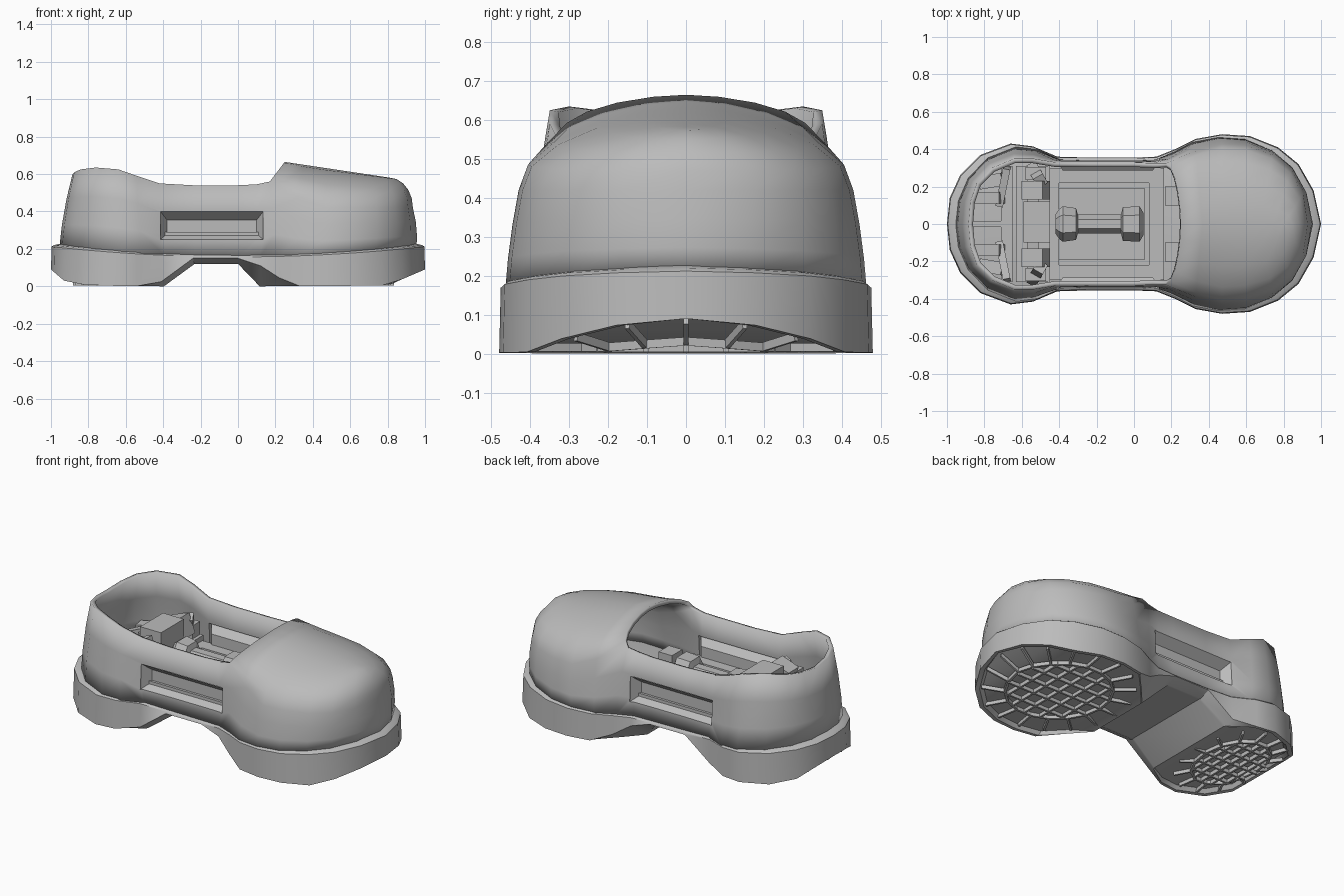
import bpy, bmesh, math
from mathutils import Vector

if "Cube" in bpy.data.objects:
    bpy.data.objects.remove(bpy.data.objects["Cube"])

grey = bpy.data.materials.new("plain grey")
grey.use_nodes = True
grey.diffuse_color = (0.5, 0.5, 0.5, 1)
grey.node_tree.nodes["Principled BSDF"].inputs["Base Color"].default_value = (0.5, 0.5, 0.5, 1)


def finish(bm, name, smooth=False):
    mesh = bpy.data.meshes.new(name)
    bm.to_mesh(mesh)
    bm.free()
    mesh.materials.append(grey)
    obj = bpy.data.objects.new(name, mesh)
    bpy.context.collection.objects.link(obj)
    if smooth:
        bpy.ops.object.select_all(action='DESELECT')
        obj.select_set(True)
        bpy.context.view_layer.objects.active = obj
        bpy.ops.object.shade_smooth_by_angle(angle=math.radians(32))
    return obj


def loft(bm, rows, closed=True):
    """Skin a stack of point rows with quads."""
    rings = [[bm.verts.new(p) for p in row] for row in rows]
    for low, high in zip(rings, rings[1:]):
        count = len(low)
        for i in range(count if closed else count - 1):
            k = (i + 1) % count
            bm.faces.new((low[i], low[k], high[k], high[i]))
    return rings


def cap(bm, ring, up):
    """Close a mirrored ring with strips running across the width."""
    n = len(ring)
    for i in range(n // 2):
        quad = [ring[i], ring[i + 1], ring[(n - i - 1) % n], ring[(n - i) % n]]
        quad = list(dict.fromkeys(quad))
        bm.faces.new(quad if up else quad[::-1])


def mirrored(half):
    return half + [(x, -y, z) for x, y, z in half[-2:0:-1]]


def interp(x, pts):
    for (a, u), (b, v) in zip(pts, pts[1:]):
        if x <= b:
            return u + (v - u) * max(0, x - a) / (b - a)
    return pts[-1][1]


def box_into(bm, p, q, width, height):
    """Box running from p to q."""
    p, q = Vector(p), Vector(q)
    along = (q - p).normalized()
    side = along.cross(Vector((0, 0, 1)))
    side = side.normalized() * width / 2
    up = side.cross(along).normalized() * height / 2
    rings = loft(bm, [[e - side - up, e + side - up, e + side + up, e - side + up] for e in (p, q)])
    bm.faces.new(rings[0][::-1])
    bm.faces.new(rings[1])


def bars(name, items):
    bm = bmesh.new()
    for item in items:
        box_into(bm, *item)
    bmesh.ops.recalc_face_normals(bm, faces=bm.faces)
    return finish(bm, name)


def block(name, x, y, z, dx, dy, dz):
    return bars(name, [((x - dx / 2, y, z), (x + dx / 2, y, z), dy, dz)])


# Stations from heel to toe: sole x, sole half width, rim x, rim half width, rim z
stations = [
    (-1, 0, -.885, 0, .6), (-.985, .14, -.875, .12, .61), (-.93, .26, -.84, .22, .625),
    (-.82, .37, -.76, .3, .635), (-.66, .43, -.64, .35, .625), (-.54, .415, -.54, .35, .59),
    (-.41, .36, -.42, .33, .55), (-.24, .355, -.24, .33, .54), (0, .355, 0, .33, .54),
    (.12, .36, .1, .325, .545), (.22, .4, .17, .325, .56), (.33, .455, .33, .39, .475),
    (.47, .48, .47, .43, .42), (.62, .47, .6, .42, .42), (.77, .41, .74, .37, .42),
    (.88, .32, .84, .29, .42), (.96, .18, .91, .17, .42), (1, 0, .935, 0, .42)]
DOME = 10


def under(x):
    """Height of the underside along the middle."""
    return interp(x, [(-1, .09), (-.93, .03), (-.8, .004), (-.41, 0), (-.24, .12),
                      (0, .12), (.12, 0), (.8, .004), (1, .09)])


def arch(x):
    """Extra undercut of the outer edge around the waist."""
    return interp(x, [(-.54, 0), (-.41, .025), (-.24, .035), (0, .035),
                      (.12, .11), (.22, .045), (.33, 0)])


def ledge(x):
    return .165 + .055 * x * x


# Sole with undercut waist and recessed heel and toe pads
def sole_row(shrink, height, undercut=0):
    return mirrored([(x * (1 - shrink), -(w - shrink) * (1 - undercut * arch(x)) if w else 0, height(x))
                     for x, w, *_ in stations])


def recess(x):
    return under(x) + (0 if -.5 < x < .15 else .022)


bm = bmesh.new()
rings = loft(bm, [sole_row(.035, recess, 3.5), sole_row(.02, under, 3.5),
                  sole_row(0, lambda x: min(under(x) + arch(x), .15)),
                  sole_row(.004, lambda x: ledge(x) - .008), sole_row(.014, ledge),
                  sole_row(.06, lambda x: ledge(x) + .01)])
cap(bm, rings[0], False)
cap(bm, rings[-1], True)
finish(bm, "sole", True)

# Upper shell: wall rows, then a dome over the toe
bm = bmesh.new()
walls = []
for t in (0, .3, .65, 1):
    bulge = .01 * math.sin(math.pi * t)
    half = []
    for x, w, xr, wr, zr in stations:
        bx, bw, bz = x * .955, max(0, w - .016), ledge(x) - .01
        k = 1 + bulge
        half.append(((bx + (xr - bx) * t) * k, -(bw + (wr - bw) * t) * k, bz + (zr - bz) * t))
    walls.append(mirrored(half))
loft(bm, walls)
dome = []
for step in range(6):
    a = step / 5 * math.pi / 2
    half = []
    for i, (x, w, xr, wr, zr) in enumerate(stations[DOME:]):
        sx = .25 + (xr - .17) * .73
        top = .665 - .15 * (sx - .25)
        ease = 1 - math.cos(a) if i else math.sin(a)
        half.append((xr + (sx - xr) * ease, -wr * abs(math.cos(a)) ** 1.15,
                     zr + (top - zr) * math.sin(a)))
    dome.append(half + [(x, -y, z) for x, y, z in half[-2::-1]])
loft(bm, dome, closed=False)
bmesh.ops.remove_doubles(bm, verts=bm.verts, dist=.0005)
shell = finish(bm, "upper_shell", True)
solid = shell.modifiers.new("thickness", 'SOLIDIFY')
solid.thickness = .025
solid.offset = -1

# Side slots: a cutter through both walls and a tapered pocket behind each hole
cutter = block("slot_cutter", -.14, 0, .325, .55, 1.2, .15)
cutter.hide_render = True
cutter.hide_viewport = True
cut = shell.modifiers.new("slots", 'BOOLEAN')
cut.operation = 'DIFFERENCE'
cut.object = cutter


def slot_ring(y, x0, x1, z0, z1):
    return [(x0, y, z0), (x1, y, z0), (x1, y, z1), (x0, y, z1)]


for name, s in (("right_slot", -1), ("left_slot", 1)):
    bm = bmesh.new()
    rings = loft(bm, [slot_ring(s * .338, -.415, .135, .25, .4), slot_ring(s * .285, -.38, .1, .28, .355)])
    bm.faces.new(rings[1])
    if s < 0:
        bmesh.ops.reverse_faces(bm, faces=bm.faces)
    finish(bm, name)

# Tread: rounded pads with outer spokes, a ring and a clipped grid
for name, cx, rx, ry, spokes in (("toe_tread", .54, .42, .44, 18), ("heel_tread", -.7, .26, .38, 14)):
    items = []

    def spot(a, k):
        x = cx + rx * k * math.cos(a)
        return (x, ry * k * math.sin(a), under(x) + .013)

    for i in range(spokes):
        a, b = (2 * math.pi * j / spokes for j in (i, i + 1))
        items.append((spot(a, .7), spot(a, 1), .012, .022))
        items.append((spot(a, .7), spot(b, .7), .014, .022))
    for i in range(-2, 3):
        u = i / 3 * .7
        c = math.sqrt(.7 ** 2 - u * u)
        items.append(((cx + u * rx, -c * ry, .015), (cx + u * rx, c * ry, .015), .012, .022))
        items.append(((cx - c * rx, u * ry, .015), (cx + c * rx, u * ry, .015), .012, .022))
    bars(name, items)

# Interior tray with a stepped frame
bars("tray_frame", [((-.45, s * .26, .23), (.15, s * .26, .23), .08, .12) for s in (-1, 1)]
     + [((x, -.3, .23), (x, .3, .23), .08, .12) for x in (-.44, .12)])
block("tray_floor", -.15, 0, .2, .56, .5, .06)
block("tray_plate", -.17, 0, .235, .46, .38, .02)

# Dumbbell-shaped actuator
bm = bmesh.new()
profile = [(-.42, .05), (-.4, .08), (-.38, .095), (-.31, .085), (-.3, .05), (-.07, .05),
           (-.06, .09), (.03, .095), (.05, .06)]
rings = loft(bm, [[(x, r * math.cos(a * math.pi / 3), .35 + r * math.sin(a * math.pi / 3))
                   for a in range(6)] for x, r in profile])
bm.faces.new(rings[0][::-1])
bm.faces.new(rings[-1])
bmesh.ops.recalc_face_normals(bm, faces=bm.faces)
finish(bm, "actuator")

# Ankle joint, crossbars, heel bracing and toe mounts
block("ankle_block", -.52, .01, .4, .14, .22, .18)
bars("crossbars", [((x, -.31, z), (x, .31, z), .06, .08) for x, z in ((-.6, .3), (-.68, .26), (-.48, .28))])
for name, s in (("right", -1), ("left", 1)):
    bars(name + "_joint", [((-.58, s * .18, .38), (-.47, s * .18, .42), .1, .12),
                           ((-.58, s * .27, .33), (-.47, s * .27, .33), .07, .14),
                           ((-.54, s * .3, .25), (-.5, s * .23, .45), .06, .06)])
    bars(name + "_heel_brace", [((-.83, s * .14, .26), (-.7, s * .14, .32), .06, .1),
                                ((-.82, s * .22, .28), (-.7, s * .24, .3), .07, .1),
                                ((-.72, s * .1, .3), (-.68, s * .3, .34), .04, .08)])
    block(name + "_toe_mount", .21, s * .15, .28, .09, .1, .14)
bars("heel_rib", [((-.88, 0, .26), (-.68, 0, .26), .03, .08)])
